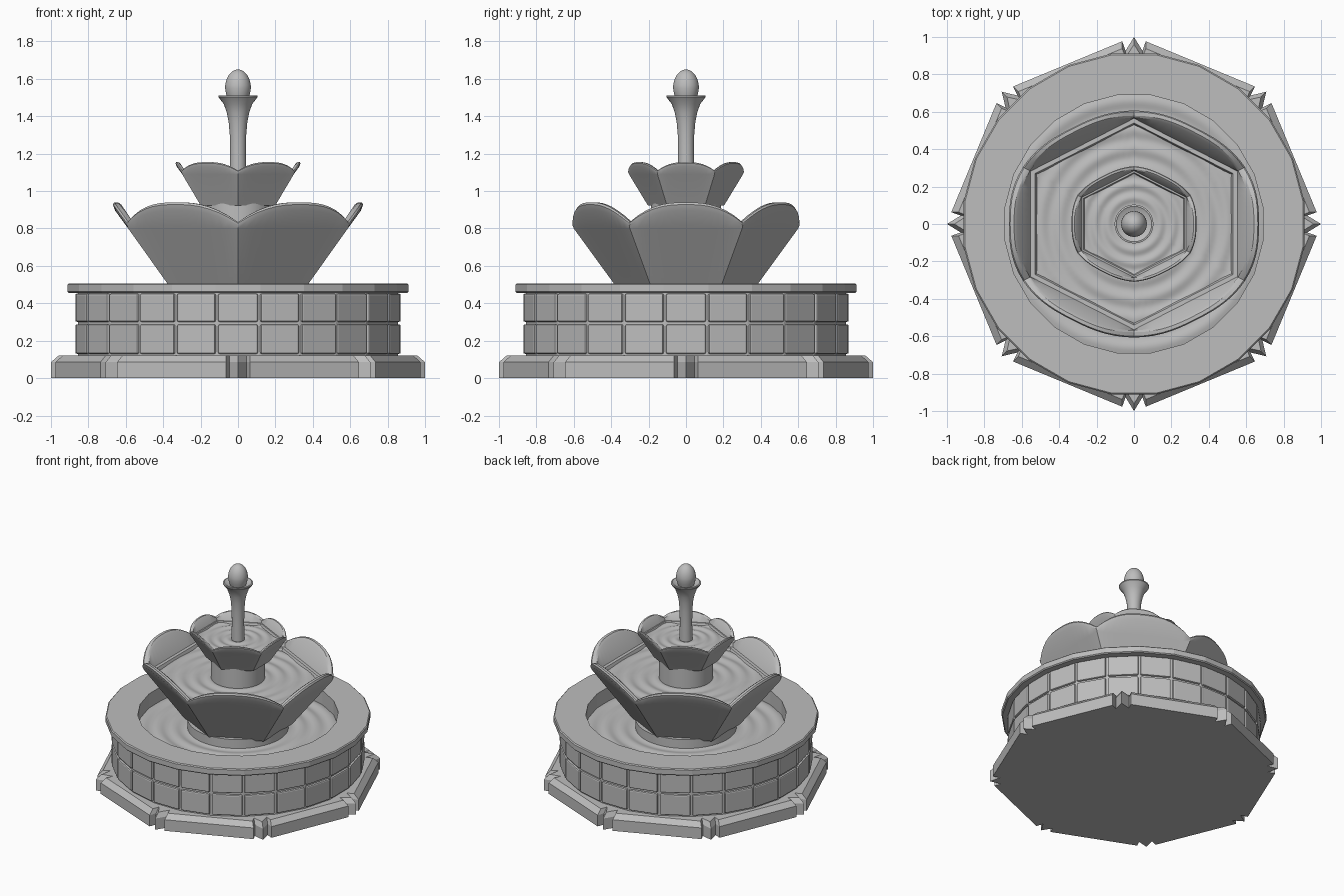
import bpy
import math
from math import cos, sin, pi, radians
from mathutils import Matrix, Vector

cube = bpy.data.objects.get("Cube")
if cube:
    bpy.data.objects.remove(cube)

stone = bpy.data.materials.new("grey_stone")
stone.use_nodes = True
GREY = (0.51, 0.51, 0.51, 1)
stone.diffuse_color = GREY
stone.node_tree.nodes["Principled BSDF"].inputs["Base Color"].default_value = GREY


def add_mesh(name, verts, faces, smooth=35):
    mesh = bpy.data.meshes.new(name)
    mesh.from_pydata(verts, [], faces)
    mesh.materials.append(stone)
    if smooth:
        mesh.shade_smooth()
        mesh.set_sharp_from_angle(angle=radians(smooth))
    obj = bpy.data.objects.new(name, mesh)
    bpy.context.collection.objects.link(obj)
    return obj


def loft(name, rings, cap_start=True, cap_end=True, smooth=35):
    """Bridge a stack of rings that all have the same point count."""
    n = len(rings[0])
    verts = [p for ring in rings for p in ring]
    faces = []
    for k in range(len(rings) - 1):
        a, b = k * n, (k + 1) * n
        for i in range(n):
            j = (i + 1) % n
            faces.append((a + i, a + j, b + j, b + i))
    if cap_start:
        faces.append(tuple(reversed(range(n))))
    if cap_end:
        faces.append(tuple(range(len(verts) - n, len(verts))))
    return add_mesh(name, verts, faces, smooth)


def circle(r, z, n=48, turn=0.0):
    return [(r * cos(2 * pi * i / n + turn), r * sin(2 * pi * i / n + turn), z)
            for i in range(n)]


STEPS = 14      # points along each bowl side
STRETCH = 1.13  # bowls are wider across x


def hexagon(r, z, rise=0.0, push=0.0):
    """Hexagon ring whose sides can swell up and out into petals."""
    points = []
    for side in range(6):
        angle = pi / 2 + side * pi / 3
        a = Vector((cos(angle), sin(angle)))
        b = Vector((cos(angle + pi / 3), sin(angle + pi / 3)))
        out = (a + b).normalized()
        for i in range(STEPS):
            t = i / STEPS
            swell = 1 - abs(2 * t - 1) ** 2.6
            p = a.lerp(b, t) * r + out * push * swell
            points.append((p.x * STRETCH, p.y, z + rise * swell))
    return points


def water(name, ring, z, period, height, count=56):
    """Rippled sheet filling the given outline."""
    rings = []
    for k in range(count, 0, -1):
        s = k / count
        layer = []
        for x, y, _ in ring:
            r = math.hypot(x, y) * s
            layer.append((x * s, y * s, z + height * cos(2 * pi * r / period)))
        rings.append(layer)
    return loft(name, rings, cap_start=False, smooth=60)


# Octagonal plinth with a notched point at each corner
def plinth_ring(scale, z):
    points = []
    for k in range(8):
        turn = Matrix.Rotation(k * pi / 4, 2)
        for x, y in ((0.972, -0.063), (0.922, -0.045), (0.995, 0),
                     (0.922, 0.045), (0.972, 0.063)):
            p = turn @ Vector((x * scale, y))
            points.append((p.x, p.y, z))
    return points


loft("plinth", [plinth_ring(1.005, 0), plinth_ring(1.005, 0.085),
                plinth_ring(0.965, 0.12)], smooth=0)

# Round basin wall with overhanging rim
wall_profile = ((0.862, 0.1), (0.862, 0.455), (0.912, 0.455), (0.919, 0.462),
                (0.919, 0.5), (0.912, 0.507), (0.695, 0.507), (0.695, 0.36))
loft("basin_wall", [circle(r, z, 24, pi / 24) for r, z in wall_profile],
     cap_start=False, cap_end=False, smooth=0)

# Two courses of bevelled tiles around the wall
box_faces = [(0, 1, 3, 2), (4, 6, 7, 5), (0, 4, 5, 1),
             (2, 3, 7, 6), (0, 2, 6, 4), (1, 5, 7, 3)]
for row, (low, high) in enumerate(((0.13, 0.287), (0.301, 0.452))):
    verts, faces = [], []
    for k in range(24):
        turn = Matrix.Rotation(k * pi / 12, 3, 'Z')
        base = len(verts)
        for x in (0.84, 0.87):
            for y in (-0.106, 0.106):
                for z in (low, high):
                    verts.append(turn @ Vector((x, y, z)))
        faces += [tuple(base + i for i in f) for f in box_faces]
    tiles = add_mesh(f"tile_course_{row + 1}", verts, faces, 0)
    bevel = tiles.modifiers.new("Bevel", 'BEVEL')
    bevel.width = 0.009
    bevel.segments = 2

water("basin_water", circle(0.7, 0, 72), 0.4, 0.11, 0.005)


# Petalled bowl: thick body with thin petals standing on its outer edge
def bowl(name, foot, foot_z, lip, lip_z, rise, push, petal, wall, water_z):
    inner = lip - wall - 0.5 * (lip_z - water_z)
    edge = petal * 0.2
    rings = [
        hexagon(foot, foot_z),
        hexagon(lip, lip_z),
        hexagon(lip + edge, lip_z + petal * 0.5, rise * 0.75, push * 0.85),
        hexagon(lip + edge, lip_z + petal * 0.8, rise * 0.95, push),
        hexagon(lip, lip_z + petal, rise, push),
        hexagon(lip - petal * 0.6, lip_z + petal, rise, push),
        hexagon(lip - petal * 0.9, lip_z + petal * 0.8, rise * 0.94, push * 0.9),
        hexagon(lip - petal, lip_z),
        hexagon(lip - wall, lip_z),
        hexagon(inner, water_z),
        hexagon(inner - 0.01, water_z - 0.03),
    ]
    loft(name, rings, smooth=28)
    return hexagon(inner + 0.005, 0)


large_fill = bowl("large_bowl", 0.345, 0.45, 0.6, 0.8,
                  0.105, 0.066, 0.035, 0.06, 0.782)
water("large_bowl_water", large_fill, 0.782, 0.1, 0.005)
small_fill = bowl("small_bowl", 0.203, 0.922, 0.305, 1.09,
                  0.045, 0.028, 0.02, 0.03, 1.078)
water("small_bowl_water", small_fill, 1.078, 0.07, 0.004)

# Round pedestals under each bowl
for name, r, low, high in (("lower_pedestal", 0.35, 0.36, 0.47),
                           ("upper_pedestal", 0.187, 0.74, 0.937)):
    loft(name, [circle(r, low), circle(r, high)])

# Slim column flaring into a dish, topped by an egg finial
column = ((0.045, 1.05), (0.043, 1.2), (0.044, 1.3), (0.05, 1.37), (0.06, 1.42),
          (0.076, 1.465), (0.104, 1.502), (0.104, 1.51), (0.095, 1.512),
          (0.06, 1.495))
loft("column", [circle(r, z, 32) for r, z in column])

egg = [(0.055, 1.49), (0.064, 1.52)]
for k in range(11):
    a = k * pi / 2 / 10.3
    egg.append((0.069 * cos(a), 1.55 + 0.1 * sin(a)))
loft("egg_finial", [circle(r, z, 32) for r, z in egg], smooth=60)
